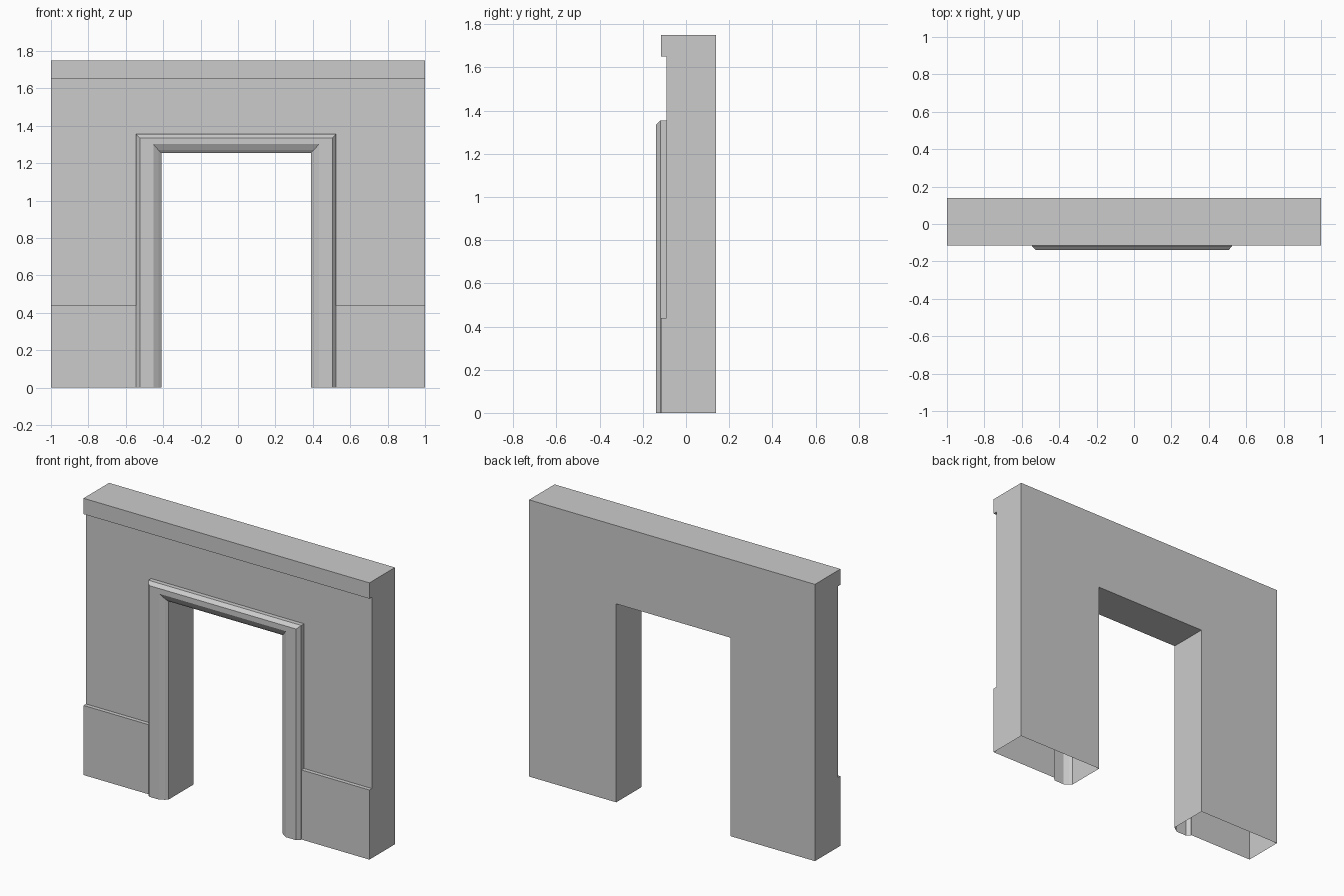
import bpy
import bmesh

cube = bpy.data.objects.get("Cube")
if cube:
    bpy.data.objects.remove(cube, do_unlink=True)

FLOOR = -0.2   # parts run below the ground and are trimmed off at z = 0

stone = bpy.data.materials.new("grey_stone")
stone.use_nodes = True
stone.diffuse_color = (0.6, 0.6, 0.6, 1)
stone.node_tree.nodes["Principled BSDF"].inputs["Base Color"].default_value = stone.diffuse_color


def loft(name, loops):
    """Closed solid through loops of equal length, capped at both ends."""
    bm = bmesh.new()
    rings = [[bm.verts.new(p) for p in loop] for loop in loops]
    for a, b in zip(rings, rings[1:]):
        for i in range(len(a)):
            j = (i + 1) % len(a)
            bm.faces.new((a[i], a[j], b[j], b[i]))
    bm.faces.new(rings[0])
    bm.faces.new(rings[-1])
    bmesh.ops.recalc_face_normals(bm, faces=bm.faces)
    mesh = bpy.data.meshes.new(name)
    bm.to_mesh(mesh)
    bm.free()
    mesh.materials.append(stone)
    obj = bpy.data.objects.new(name, mesh)
    bpy.context.collection.objects.link(obj)
    return obj


def door_loop(y, half_width, top, centre=-0.01):
    left, right = centre - half_width, centre + half_width
    return [(left, y, FLOOR), (right, y, FLOOR), (right, y, top), (left, y, top)]


# Wall: side profile with projecting plinth and top band, drawn along x
BACK, FACE, BAND = 0.14, -0.09, -0.115
profile = [(BACK, FLOOR), (BAND, FLOOR), (BAND, 0.44), (FACE, 0.44),
           (FACE, 1.65), (BAND, 1.65), (BAND, 1.75), (BACK, 1.75)]
wall = loft("doorway_wall", [[(x, y, z) for y, z in profile] for x in (-1, 1)])

# Door surround: raised block with a bevelled outer edge
surround = loft("door_surround", [
    door_loop(0.0, 0.535, 1.355),
    door_loop(-0.118, 0.535, 1.355),
    door_loop(-0.14, 0.515, 1.335)])

# Door opening: flares outward through the surround
opening = loft("door_opening", [
    door_loop(0.3, 0.40, 1.255),
    door_loop(-0.11, 0.40, 1.255),
    door_loop(-0.122, 0.415, 1.27),
    door_loop(-0.14, 0.443, 1.302),
    door_loop(-0.3, 0.443, 1.302)])

for part, operation in ((surround, "UNION"), (opening, "DIFFERENCE")):
    part.hide_render = True
    mod = wall.modifiers.new(part.name, "BOOLEAN")
    mod.object = part
    mod.operation = operation
    mod.solver = "EXACT"

# Apply the cuts, then trim at ground level leaving the underside open
bm = bmesh.new()
bm.from_object(wall, bpy.context.evaluated_depsgraph_get())
bmesh.ops.bisect_plane(bm, geom=bm.verts[:] + bm.edges[:] + bm.faces[:],
                       plane_co=(0, 0, 0), plane_no=(0, 0, 1), clear_inner=True)
wall.modifiers.clear()
bm.to_mesh(wall.data)
bm.free()

for part in (surround, opening):
    bpy.data.objects.remove(part, do_unlink=True)
